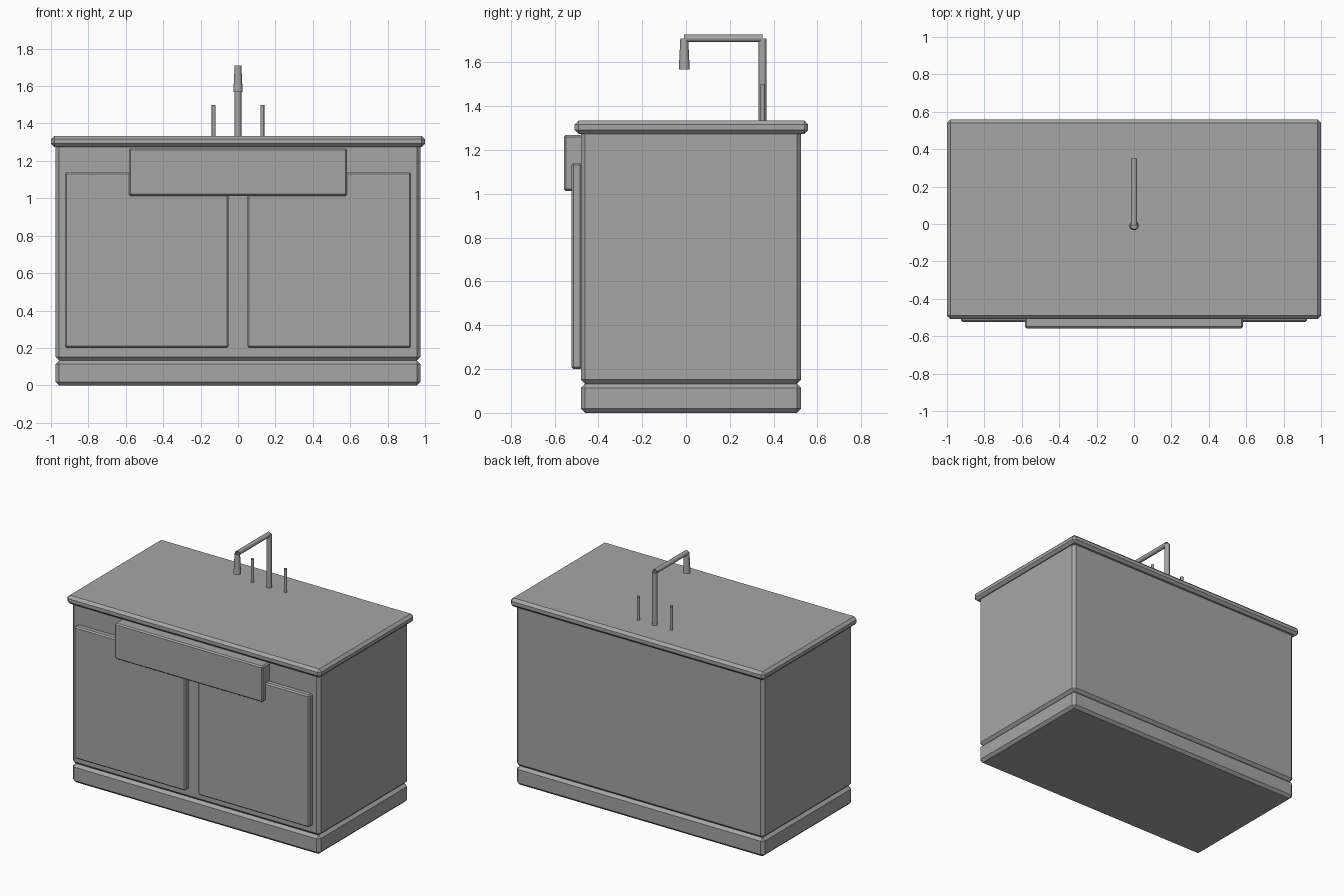
import bpy
import bmesh
from mathutils import Matrix, Vector

cube = bpy.data.objects.get("Cube")
if cube:
    bpy.data.objects.remove(cube, do_unlink=True)

GREY = (0.38, 0.38, 0.38, 1.0)
grey = bpy.data.materials.new("plain grey")
grey.use_nodes = True
grey.diffuse_color = GREY
grey.node_tree.nodes["Principled BSDF"].inputs["Base Color"].default_value = GREY


def add_object(name, bm):
    mesh = bpy.data.meshes.new(name)
    bm.to_mesh(mesh)
    bm.free()
    mesh.materials.append(grey)
    obj = bpy.data.objects.new(name, mesh)
    bpy.context.collection.objects.link(obj)
    return obj


def box(name, low, high, chamfer):
    """Box between two corners with a flat chamfer on every edge."""
    low, high = Vector(low), Vector(high)
    bm = bmesh.new()
    bmesh.ops.create_cube(bm, size=1)
    bmesh.ops.scale(bm, vec=high - low, verts=bm.verts)
    bmesh.ops.translate(bm, vec=(low + high) / 2, verts=bm.verts)
    obj = add_object(name, bm)
    bevel = obj.modifiers.new("chamfer", 'BEVEL')
    bevel.width = chamfer
    bevel.segments = 1
    return obj


def tube(name, start, end, r_start, r_end=None):
    """Open-ended round tube between two points."""
    start, end = Vector(start), Vector(end)
    axis = end - start
    turn = axis.to_track_quat('Z', 'Y').to_matrix().to_4x4()
    bm = bmesh.new()
    bmesh.ops.create_cone(bm, cap_ends=False, segments=16,
                          radius1=r_start, radius2=r_end or r_start,
                          depth=axis.length,
                          matrix=Matrix.Translation((start + end) / 2) @ turn)
    for face in bm.faces:
        face.smooth = True
    return add_object(name, bm)


# Cabinet
box("plinth", (-0.975, -0.48, 0), (0.975, 0.525, 0.133), 0.019)
box("cabinet_body", (-0.975, -0.48, 0.133), (0.975, 0.525, 1.30), 0.019)
box("countertop", (-1, -0.508, 1.274), (1, 0.558, 1.334), 0.018)

# Doors and sink front
for side, inner, outer in (("right", -0.925, -0.05), ("left", 0.05, 0.925)):
    box(side + "_door", (inner, -0.523, 0.2), (outer, -0.475, 1.14), 0.009)
box("sink_front", (-0.583, -0.558, 1.013), (0.583, -0.47, 1.268), 0.009)

# Tap
TAP_Y, SPOUT_Y, TOP = 0.35, -0.008, 1.334
tube("tap_stem", (0, TAP_Y, TOP), (0, TAP_Y, 1.71), 0.018)
tube("tap_arm", (0, TAP_Y, 1.71), (0, SPOUT_Y, 1.71), 0.017)
tube("tap_nozzle", (0, SPOUT_Y, 1.567), (0, SPOUT_Y, 1.71), 0.025, 0.018)
for side, x in (("right", -0.13), ("left", 0.13)):
    tube(side + "_tap_handle", (x, TAP_Y, TOP), (x, TAP_Y, 1.5), 0.0105)
